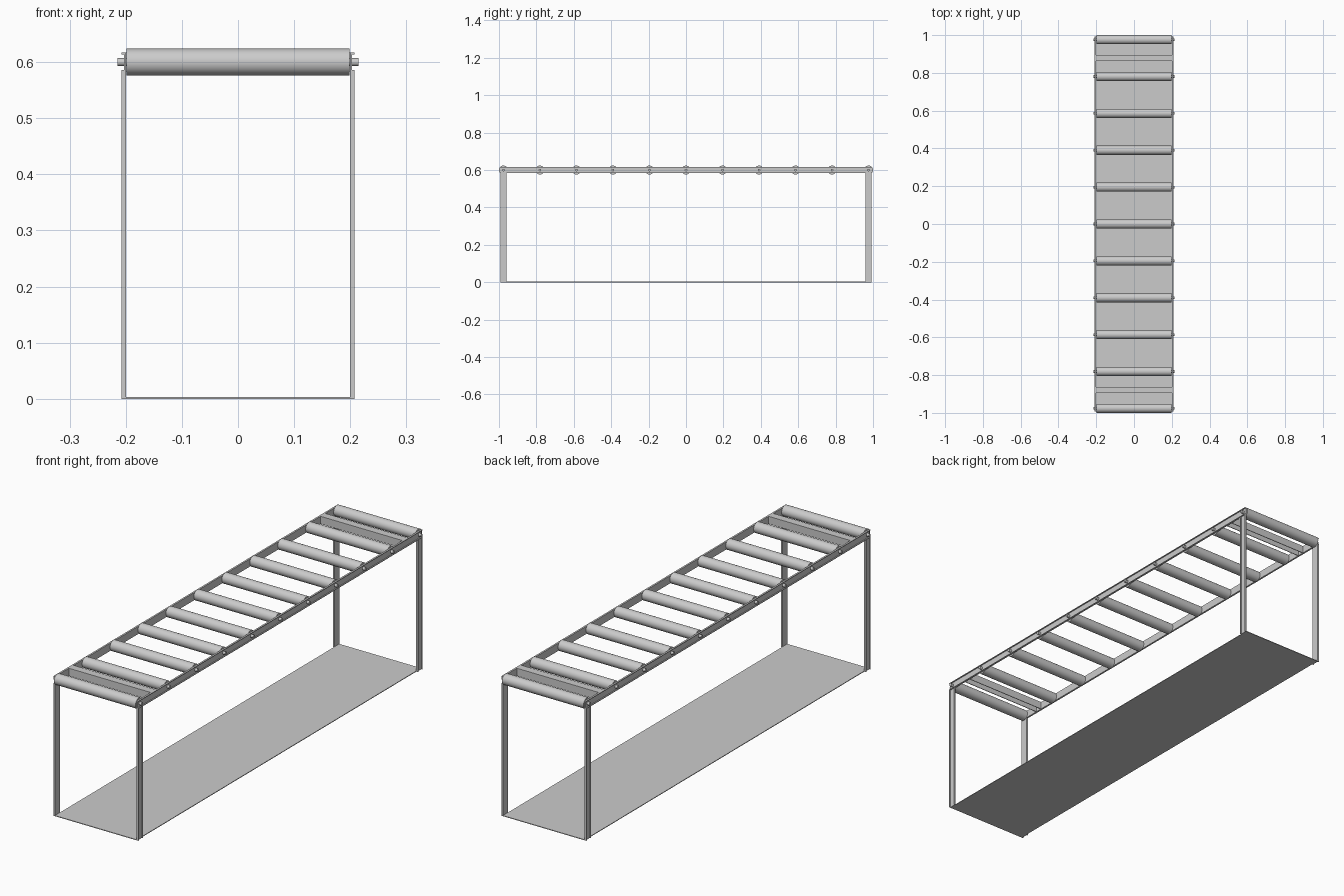
import bpy, bmesh, math
from mathutils import Matrix, Vector

old = bpy.data.objects.get("Cube")
if old:
    bpy.data.objects.remove(old, do_unlink=True)

steel = bpy.data.materials.new("light_grey_steel")
steel.use_nodes = True
grey = (0.6, 0.6, 0.6, 1)
steel.diffuse_color = grey
steel.node_tree.nodes["Principled BSDF"].inputs["Base Color"].default_value = grey

HALF_W = 0.2       # inside face of the frame
END = 0.993        # frame end
AXLE_Z = 0.6
LAST = 0.976       # outermost roller
WALL = 0.003
SECTION = 0.034    # channel width
DEPTH = 0.008      # channel depth


def finish(name, bm):
    bmesh.ops.recalc_face_normals(bm, faces=bm.faces)
    mesh = bpy.data.meshes.new(name)
    bm.to_mesh(mesh)
    bm.free()
    mesh.materials.append(steel)
    obj = bpy.data.objects.new(name, mesh)
    bpy.context.collection.objects.link(obj)
    return obj


def channel(name, start, along, across, out, length, width, depth):
    """Extrude a U section: web across the width, flanges pointing out."""
    along, across, out = Vector(along), Vector(across), Vector(out)
    h, t = width / 2, WALL
    profile = [(-h, 0), (h, 0), (h, depth), (h - t, depth),
               (h - t, t), (t - h, t), (t - h, depth), (-h, depth)]
    bm = bmesh.new()
    face = bm.faces.new([bm.verts.new(Vector(start) + across * a + out * b)
                         for a, b in profile])
    ext = bmesh.ops.extrude_face_region(bm, geom=[face])
    bmesh.ops.translate(bm, vec=along * length,
                        verts=[v for v in ext["geom"] if isinstance(v, bmesh.types.BMVert)])
    return finish(name, bm)


def rod(name, y, radius, length, sides):
    bm = bmesh.new()
    bmesh.ops.create_cone(bm, cap_ends=True, segments=sides, radius1=radius,
                          radius2=radius, depth=length,
                          matrix=Matrix.Translation((0, y, AXLE_Z))
                          @ Matrix.Rotation(math.pi / 2, 4, "Y"))
    obj = finish(name, bm)
    for p in obj.data.polygons:
        p.use_smooth = len(p.vertices) == 4
    for e in obj.data.edges:
        a, b = (obj.data.vertices[i].co for i in e.vertices)
        e.use_edge_sharp = abs(a.x - b.x) < 0.001
    return obj


# Base sheet
bm = bmesh.new()
bmesh.ops.create_cube(bm, size=1, matrix=Matrix.Translation((0, 0, WALL / 2))
                      @ Matrix.Diagonal((2 * HALF_W, 2 * END, WALL, 1)))
finish("base_sheet", bm)

# Side rails and legs, open outwards
for side, s in (("left", 1), ("right", -1)):
    channel(side + "_rail", (s * HALF_W, -END, AXLE_Z), (0, 1, 0), (0, 0, 1),
            (s, 0, 0), 2 * END, SECTION, DEPTH)
    for end, e in (("front", -1), ("back", 1)):
        channel(f"{end}_{side}_leg", (s * HALF_W, e * (END - SECTION / 2), 0),
                (0, 0, 1), (0, 1, 0), (s, 0, 0), AXLE_Z - SECTION / 2,
                SECTION, DEPTH)

# Cross members near each end, open downwards
for end, e in (("front", -1), ("back", 1)):
    channel(end + "_cross_member", (-HALF_W, e * 0.879, AXLE_Z + SECTION / 2),
            (1, 0, 0), (0, 1, 0), (0, 0, -1), 2 * HALF_W, SECTION, SECTION)

# Rollers and their axles
COUNT = 11
for i in range(COUNT):
    y = -LAST + 2 * LAST * i / (COUNT - 1)
    rod(f"roller_{i + 1}", y, 0.024, 2 * HALF_W - 0.002, 32)
    rod(f"axle_{i + 1}", y, 0.007, 0.43, 16)
